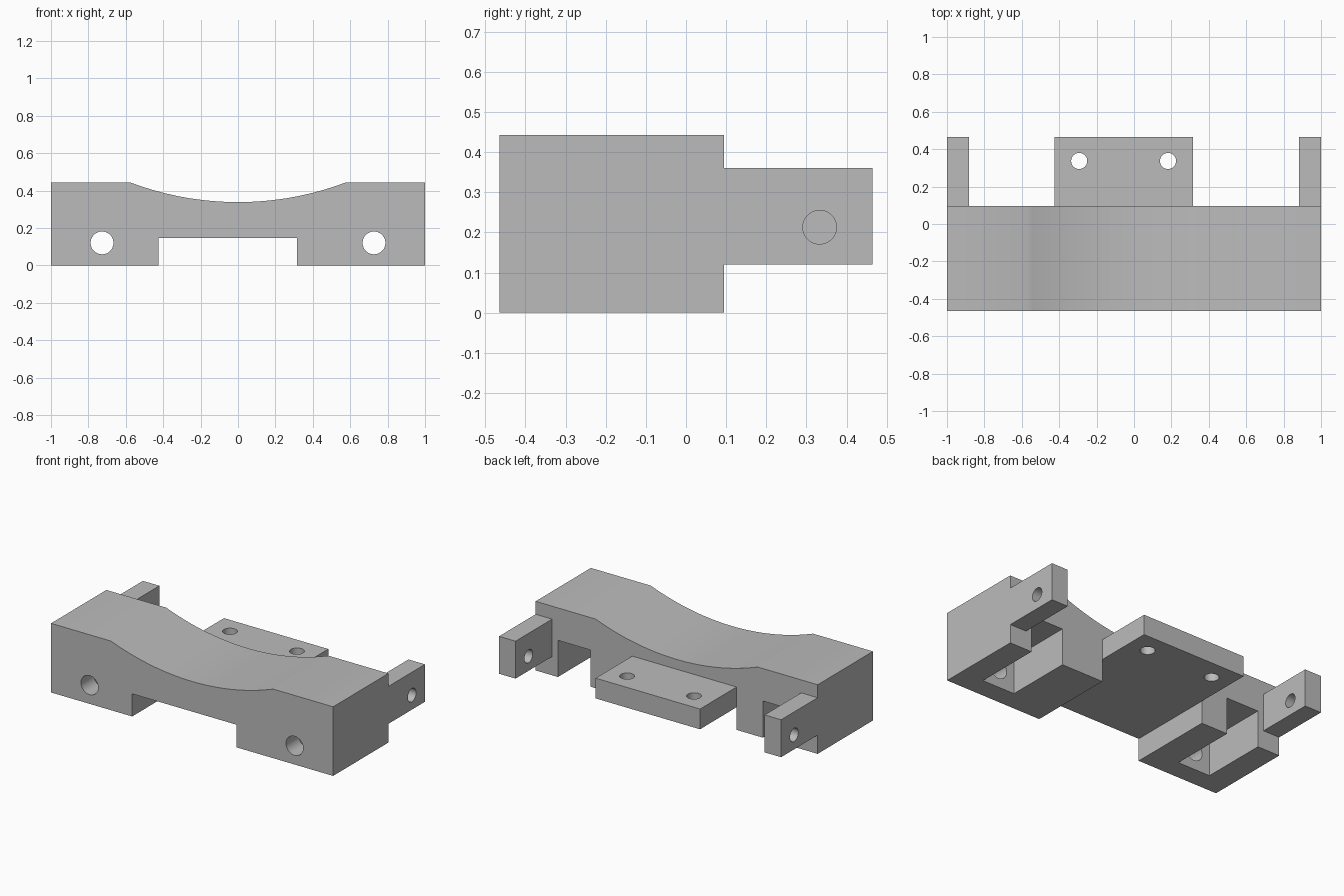
import bpy, bmesh, math
from mathutils import Matrix

cube = bpy.data.objects.get("Cube")
if cube:
    bpy.data.objects.remove(cube, do_unlink=True)

grey = bpy.data.materials.new("plain grey")
grey.use_nodes = True
colour = (0.5, 0.5, 0.5, 1)
grey.diffuse_color = colour
grey.node_tree.nodes["Principled BSDF"].inputs["Base Color"].default_value = colour


def finish(name, bm):
    bmesh.ops.recalc_face_normals(bm, faces=bm.faces)
    mesh = bpy.data.meshes.new(name)
    bm.to_mesh(mesh)
    bm.free()
    mesh.materials.append(grey)
    ob = bpy.data.objects.new(name, mesh)
    bpy.context.collection.objects.link(ob)
    return ob


def box(name, x, y, z):
    """Box spanning three (low, high) ranges."""
    bm = bmesh.new()
    bmesh.ops.create_cube(bm, size=1)
    for v in bm.verts:
        v.co = [lo + (c + 0.5) * (hi - lo) for c, (lo, hi) in zip(v.co, (x, y, z))]
    return finish(name, bm)


def drill(name, centre, radius, length, axis):
    bm = bmesh.new()
    turn = {"X": Matrix.Rotation(math.pi / 2, 4, "Y"),
            "Y": Matrix.Rotation(math.pi / 2, 4, "X"),
            "Z": Matrix.Identity(4)}[axis]
    bmesh.ops.create_cone(bm, cap_ends=True, segments=48, radius1=radius, radius2=radius,
                          depth=length, matrix=Matrix.Translation(centre) @ turn)
    return finish(name, bm)


def cut(ob, cutters):
    """Subtract the cutters, then keep sharp edges under smooth shading."""
    bpy.ops.object.select_all(action="DESELECT")
    ob.select_set(True)
    bpy.context.view_layer.objects.active = ob
    for cutter in cutters:
        mod = ob.modifiers.new("cut", "BOOLEAN")
        mod.operation, mod.solver, mod.object = "DIFFERENCE", "EXACT", cutter
        bpy.ops.object.modifier_apply(modifier=mod.name)
        bpy.data.objects.remove(cutter, do_unlink=True)
    bpy.ops.object.shade_smooth_by_angle(angle=math.radians(30))


FRONT, BACK, END = -0.465, 0.095, 0.465
TOP, CEILING = 0.443, 0.145
LEFT, RIGHT = 0.315, -0.425          # sides of the underside recess

# Main block: profile with a shallow cradle on top and a recess below
half, sag = 0.575, 0.105
radius = (half ** 2 + sag ** 2) / (2 * sag)
sweep = math.asin(half / radius)
steps = 32
arc = []
for i in range(steps + 1):
    a = sweep * (1 - 2 * i / steps)
    arc.append((radius * math.sin(a), TOP - sag + radius * (1 - math.cos(a))))
profile = [(-1, 0), (RIGHT, 0), (RIGHT, CEILING), (LEFT, CEILING), (LEFT, 0),
           (1, 0), (1, TOP)] + arc + [(-1, TOP)]
bm = bmesh.new()
face = bm.faces.new([bm.verts.new((x, FRONT, z)) for x, z in profile])
ext = bmesh.ops.extrude_face_region(bm, geom=[face])
for v in ext["geom"]:
    if isinstance(v, bmesh.types.BMVert):
        v.co.y = BACK
block = finish("main_block", bm)

# Pocket and bolt hole in each foot
cutters = []
for side in (-1, 1):
    x = side * 0.727
    cutters.append(box("pocket_cutter", (x - 0.115, x + 0.115), (-0.335, BACK + 0.1), (-0.1, 0.235)))
    cutters.append(drill("bolt_cutter", (x, -0.4, 0.12), 0.061, 0.4, "Y"))
cut(block, cutters)

# Drilled side tabs
for name, side in (("left_tab", 1), ("right_tab", -1)):
    tab = box(name, sorted((side * 0.883, side)), (BACK, END), (0.12, 0.36))
    cut(tab, [drill("tab_cutter", (side * 0.94, 0.333, 0.213), 0.042, 0.4, "X")])

# Rear mounting plate with two screw holes
plate = box("rear_plate", (RIGHT, LEFT), (BACK, END), (CEILING, 0.275))
cut(plate, [drill("plate_cutter", (x, 0.337, 0.2), 0.043, 0.5, "Z") for x in (-0.293, 0.182)])
